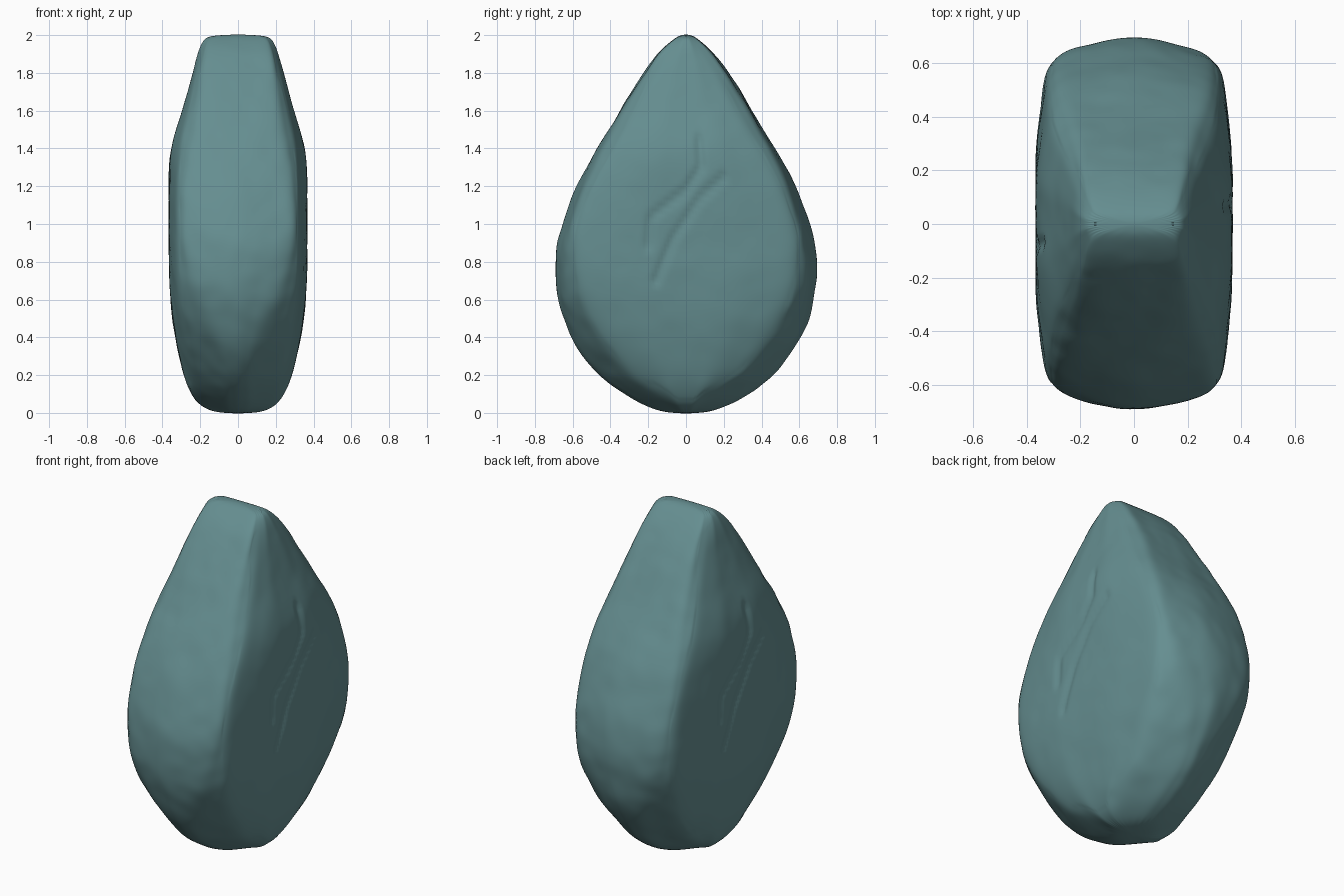
import bpy
import bmesh
from mathutils import Vector, noise

default_cube = bpy.data.objects.get("Cube")
if default_cube:
    bpy.data.objects.remove(default_cube)

# Stone colour
stone = bpy.data.materials.new("blue_green_stone")
stone.use_nodes = True
stone_colour = (0.13, 0.27, 0.28, 1)
stone.diffuse_color = stone_colour
stone.node_tree.nodes["Principled BSDF"].inputs["Base Color"].default_value = stone_colour

# Each level: height, ridge depth, strip half width and depth,
# corner half width and depth, widest half width
LEVELS = [
    (-.004, .1, .04, .09, .08, .04, .11),
    (.035, .22, .06, .2, .15, .09, .2),
    (.1, .34, .07, .32, .2, .18, .25),
    (.2, .475, .06, .46, .24, .31, .29),
    (.4, .625, .11, .595, .285, .47, .335),
    (.6, .695, .2, .65, .32, .55, .36),
    (.77, .707, .26, .65, .335, .57, .367),
    (.95, .69, .29, .63, .335, .56, .367),
    (1.2, .595, .28, .55, .33, .49, .367),
    (1.4, .475, .25, .45, .315, .38, .363),
    (1.6, .35, .21, .34, .27, .26, .295),
    (1.8, .23, .19, .22, .225, .15, .24),
    (1.9, .155, .175, .15, .2, .09, .215),
    (1.965, .085, .16, .08, .175, .05, .19),
    (2.004, .03, .13, .027, .145, .018, .155),
]


def section(ridge, strip_x, strip_y, corner_x, corner_y, side_x):
    """Faceted outline: one quarter, mirrored to the other three."""
    corners = [Vector(p) for p in ((0, ridge), (strip_x, strip_y),
                                   (corner_x, corner_y),
                                   (side_x, corner_y * .45), (side_x, 0))]
    quarter = []
    for start, end in zip(corners, corners[1:]):
        quarter += [start, start.lerp(end, .5)]
    half = quarter + [Vector((p.x, -p.y)) for p in
                      [corners[-1]] + quarter[:0:-1]]
    half.append(Vector((0, -ridge)))
    return half + [Vector((-p.x, p.y)) for p in half[-2:0:-1]]


# Loft the faceted body through the levels
bm = bmesh.new()
rings = []
for z, *shape in LEVELS:
    rings.append([bm.verts.new((p.x, p.y, z)) for p in section(*shape)])
for low, high in zip(rings, rings[1:]):
    for i in range(len(low)):
        j = (i + 1) % len(low)
        bm.faces.new((low[i], low[j], high[j], high[i]))
bm.faces.new(rings[0])
bm.faces.new(rings[-1])
bmesh.ops.recalc_face_normals(bm, faces=bm.faces)
mesh = bpy.data.meshes.new("stone")
bm.to_mesh(mesh)
bm.free()
mesh.materials.append(stone)
body = bpy.data.objects.new("stone", mesh)
bpy.context.collection.objects.link(body)
bpy.context.view_layer.objects.active = body
body.select_set(True)

# Round the facet edges
rounding = body.modifiers.new("rounding", "SUBSURF")
rounding.levels = 3
bpy.ops.object.modifier_apply(modifier=rounding.name)

# Shallow creases across both broad sides, as (y, z) paths
CREASES = [
    [(.07, 1.45), (.08, 1.3), (0, 1.18), (-.19, 1.03), (-.2, .88)],
    [(.2, 1.25), (.07, 1.13), (-.07, .92), (-.16, .7)],
]


def crease_depth(y, z):
    point = Vector((y, z))
    depth = 0
    for path in CREASES:
        for a, b in zip(path, path[1:]):
            a, b = Vector(a), Vector(b)
            t = (point - a).dot(b - a) / (b - a).length_squared
            gap = (point - a.lerp(b, min(max(t, 0), 1))).length
            depth = max(depth, 1 - gap / .035)
    return depth


# Weathered lumps and creases, fading out at the crown and base
mesh = body.data
normals = [v.normal.copy() for v in mesh.vertices]
for v, normal in zip(mesh.vertices, normals):
    fade = min(1, max(0, min(v.co.z, 2 - v.co.z) / .15))
    lump = fade * (.007 * noise.noise(v.co * 5) + .003 * noise.noise(v.co * 11))
    if abs(normal.x) > .8:
        side = 1 if v.co.x > 0 else -1
        lump = lump * .5 - .012 * crease_depth(v.co.y * side, v.co.z)
    v.co += normal * lump

bpy.ops.object.shade_smooth()
